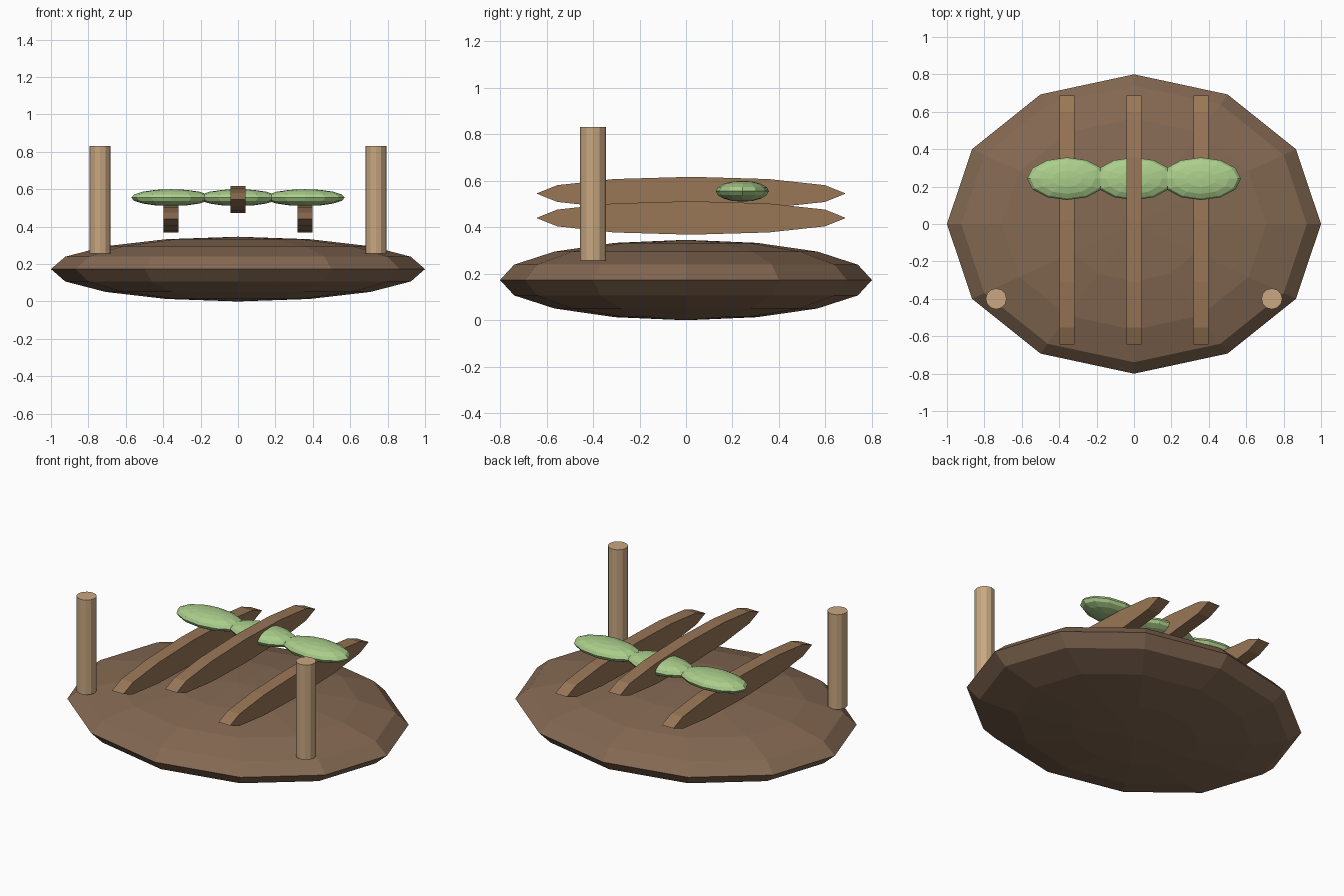
import bpy
from math import pi

if "Cube" in bpy.data.objects:
    bpy.data.objects.remove(bpy.data.objects["Cube"])


def material(name, rgb):
    m = bpy.data.materials.new(name)
    m.diffuse_color = (*rgb, 1)
    m.use_nodes = True
    m.node_tree.nodes["Principled BSDF"].inputs["Base Color"].default_value = m.diffuse_color
    return m


def finish(name, scale, mat):
    o = bpy.context.object
    o.name = name
    o.scale = scale
    bpy.ops.object.transform_apply(location=False, rotation=True, scale=True)
    o.data.materials.append(mat)
    return o


def ellipsoid(name, loc, radii, mat):
    bpy.ops.mesh.primitive_uv_sphere_add(segments=12, ring_count=8, radius=1, location=loc)
    return finish(name, radii, mat)


def post(name, loc, radius, height, mat):
    bpy.ops.mesh.primitive_cylinder_add(vertices=12, radius=radius, depth=height, location=loc)
    return finish(name, (1, 1, 1), mat)


def slat(name, loc, width, half_length, half_height, mat):
    # Flattened 12-sided disc, axis turned to lie along x
    bpy.ops.mesh.primitive_cylinder_add(vertices=12, radius=1, depth=1, location=loc)
    o = finish(name, (half_height, half_length, width), mat)
    o.rotation_euler = (0, pi / 2, 0)
    bpy.ops.object.transform_apply(location=False, rotation=True, scale=False)
    return o


earth = material("dark_brown", (0.23, 0.14, 0.085))
wood = material("wood", (0.32, 0.185, 0.095))
pale = material("pale_wood", (0.58, 0.39, 0.22))
green = material("green", (0.41, 0.62, 0.26))

# Rounded base mound
ellipsoid("base_mound", (0, 0, 0.173), (1, 0.8, 0.173), earth)

# Pair of front posts
for side, x in (("left", -0.737), ("right", 0.737)):
    post(side + "_post", (x, -0.4, 0.544), 0.056, 0.575, pale)

# Three slats with the middle one raised, and a row of leaves across them
for side, x, z in (("left", -0.358, 0.44), ("middle", 0, 0.545), ("right", 0.358, 0.44)):
    slat(side + "_slat", (x, 0.022, z), 0.078, 0.665, 0.072, wood)
    ellipsoid(side + "_leaf", (x, 0.242, 0.555), (0.213, 0.114, 0.045), green)
